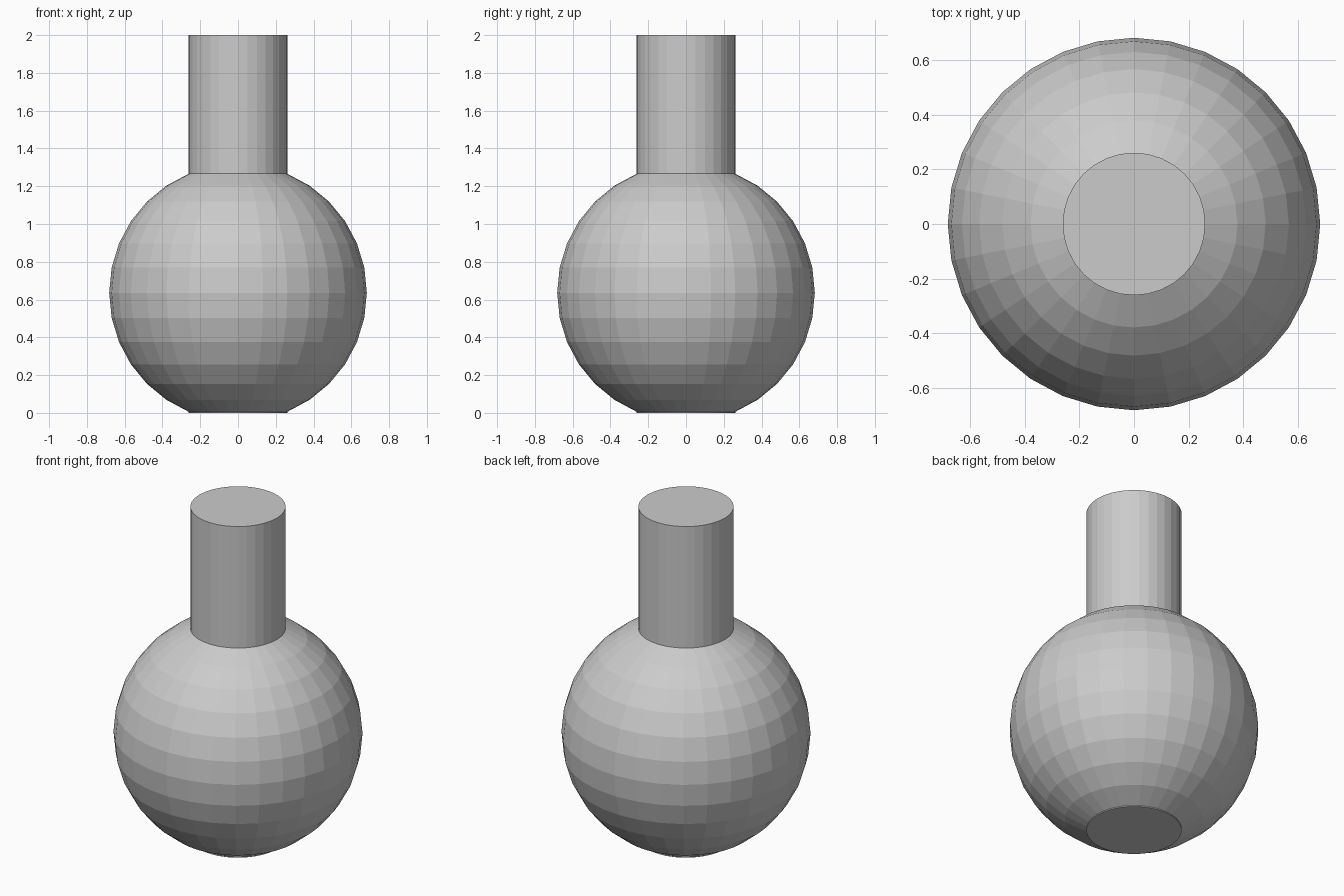
import bpy, bmesh
from math import sin, cos, pi, radians

if "Cube" in bpy.data.objects:
    bpy.data.objects.remove(bpy.data.objects["Cube"])

SEGMENTS = 32
RADIUS = 0.682
CENTRE_Z = 0.636

# Profile: short foot, truncated 16-ring sphere, straight neck
profile = [(RADIUS * cos(radians(a * 11.25)), CENTRE_Z + RADIUS * sin(radians(a * 11.25)))
           for a in range(-6, 7)]
neck_radius = profile[0][0]
profile = [(neck_radius, 0.0)] + profile + [(neck_radius, 2.0)]

# Revolve the profile
bm = bmesh.new()
rings = [[bm.verts.new((r * cos(2 * pi * i / SEGMENTS), r * sin(2 * pi * i / SEGMENTS), z))
          for i in range(SEGMENTS)] for r, z in profile]
for low, high in zip(rings, rings[1:]):
    for i in range(SEGMENTS):
        j = (i + 1) % SEGMENTS
        bm.faces.new((low[i], low[j], high[j], high[i]))

# Flat base and flat neck top
bm.faces.new(rings[0][::-1])
bm.faces.new(rings[-1])

mesh = bpy.data.meshes.new("round_flask")
bm.to_mesh(mesh)
bm.free()
flask = bpy.data.objects.new("round_flask", mesh)
bpy.context.collection.objects.link(flask)
